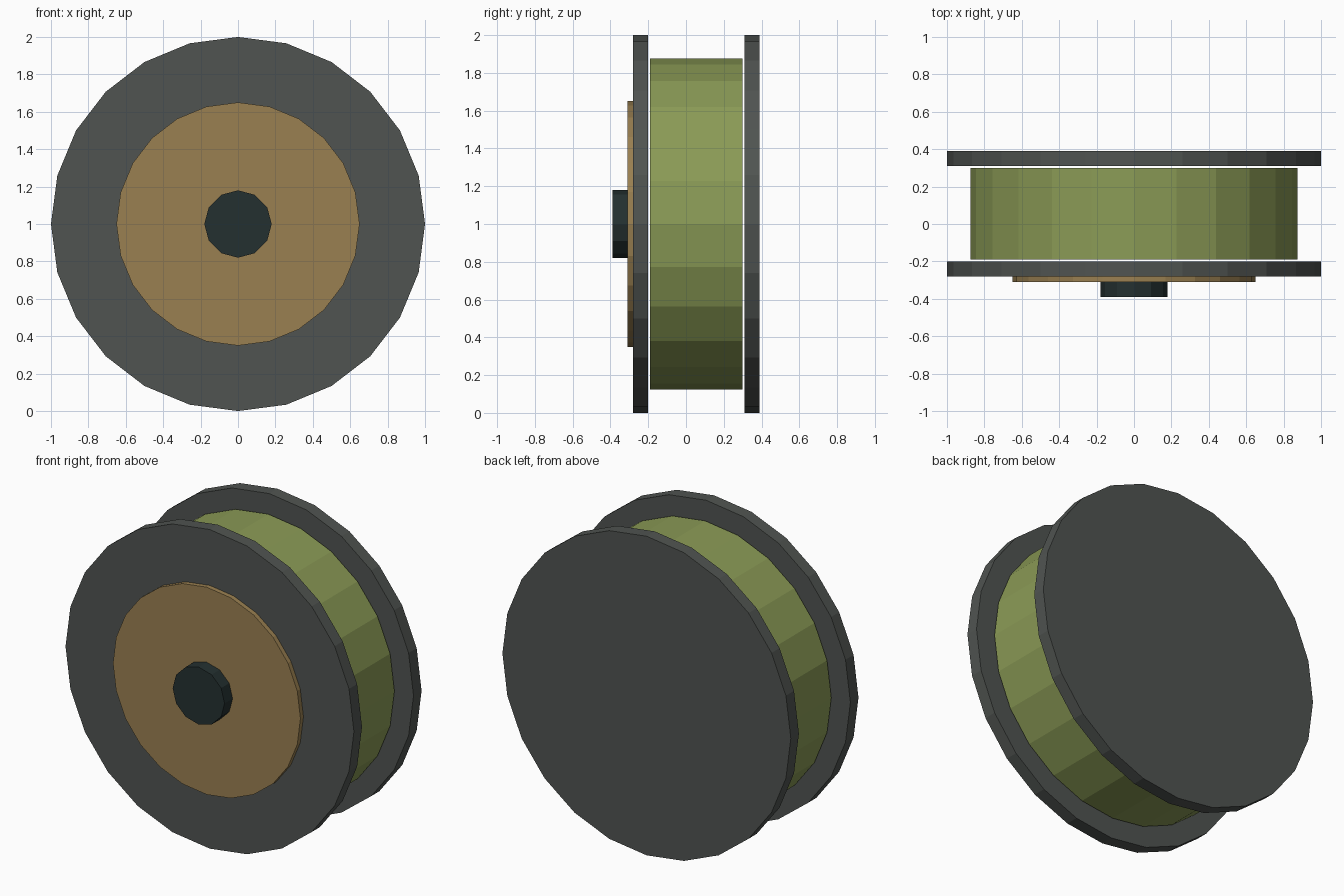
import bpy
import math
from mathutils import Matrix

if "Cube" in bpy.data.objects:
    bpy.data.objects.remove(bpy.data.objects["Cube"])


def srgb(r, g, b):
    def lin(c):
        c /= 255
        return c / 12.92 if c <= 0.04045 else ((c + 0.055) / 1.055) ** 2.4
    return (lin(r), lin(g), lin(b), 1.0)


def material(name, rgb):
    mat = bpy.data.materials.new(name)
    mat.diffuse_color = srgb(*rgb)
    mat.use_nodes = True
    mat.node_tree.nodes["Principled BSDF"].inputs["Base Color"].default_value = mat.diffuse_color
    return mat


grey = material("flange grey", (80, 84, 81))
green = material("drum green", (139, 155, 86))
tan = material("plate tan", (154, 128, 81))
dark = material("hub dark", (36, 48, 48))


def disc(name, radius, y0, y1, sides, mat):
    """Flat-shaded cylinder along y, centred at z = 1, with a vertex on top."""
    bpy.ops.mesh.primitive_cylinder_add(
        vertices=sides, radius=radius, depth=y1 - y0,
        location=(0, (y0 + y1) / 2, 1))
    obj = bpy.context.object
    obj.name = name
    obj.data.transform(Matrix.Rotation(math.radians(90), 4, 'X'))
    obj.data.materials.append(mat)
    return obj


# Wound drum between the two flanges
disc("drum", 0.875, -0.19, 0.30, 24, green)

# Side flanges
disc("front_flange", 1.0, -0.28, -0.20, 24, grey)
disc("back_flange", 1.0, 0.31, 0.39, 24, grey)

# Front plate and hub knob
disc("front_plate", 0.65, -0.31, -0.28, 24, tan)
disc("hub", 0.18, -0.39, -0.31, 12, dark)
